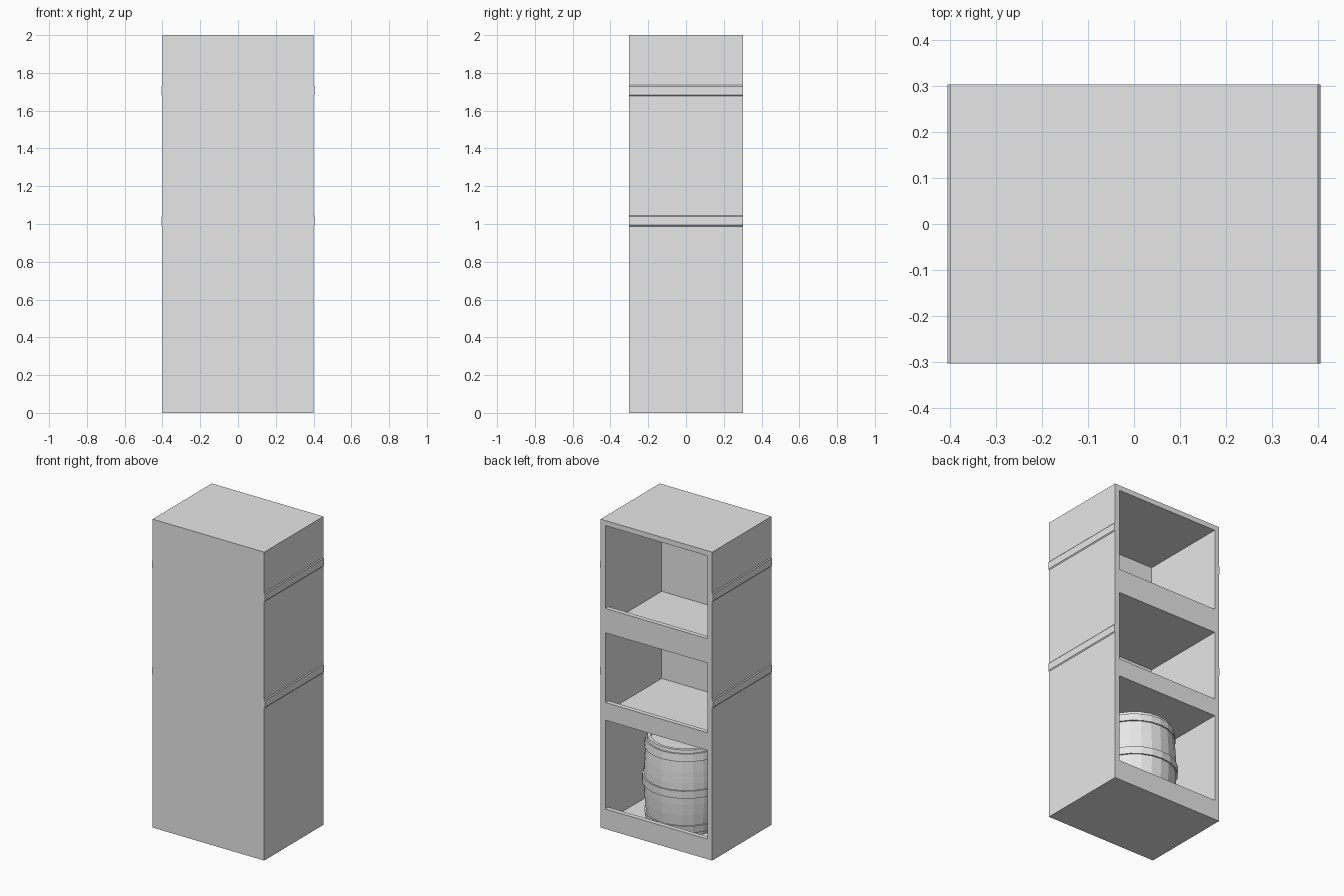
import bpy, bmesh, math

if "Cube" in bpy.data.objects:
    bpy.data.objects.remove(bpy.data.objects["Cube"])

grey = bpy.data.materials.new("plain_grey")
grey.diffuse_color = (0.8, 0.8, 0.8, 1)
grey.use_nodes = True
grey.node_tree.nodes["Principled BSDF"].inputs["Base Color"].default_value = grey.diffuse_color

W, D, H = 0.40, 0.303, 2.0   # half width, half depth, height
INNER = 0.367                # half width of the compartments


def finish(name, bm):
    bmesh.ops.recalc_face_normals(bm, faces=bm.faces)
    me = bpy.data.meshes.new(name)
    bm.to_mesh(me)
    bm.free()
    ob = bpy.data.objects.new(name, me)
    me.materials.append(grey)
    bpy.context.collection.objects.link(ob)
    return ob


def prism(name, pts, axis, a, b):
    """Extrude a profile: (y, z) points along x, or (x, z) points along y."""
    bm = bmesh.new()
    place = (lambda t, p: (t, *p)) if axis == "x" else (lambda t, p: (p[0], t, p[1]))
    ends = [[bm.verts.new(place(t, p)) for p in pts] for t in (a, b)]
    bm.faces.new(ends[0])
    bm.faces.new(ends[1])
    for i in range(len(pts)):
        j = (i + 1) % len(pts)
        bm.faces.new((ends[0][i], ends[0][j], ends[1][j], ends[1][i]))
    return finish(name, bm)


def lathe(name, pts, x, y, n=24):
    """Revolve closed (radius, z) points into a faceted solid; zero radius closes it."""
    bm = bmesh.new()
    vs = [bm.verts.new((x + r, y, z)) for r, z in pts]
    es = [bm.edges.new((vs[i], vs[i + 1])) for i in range(len(vs) - 1)]
    bmesh.ops.spin(bm, geom=vs + es, cent=(x, y, 0), axis=(0, 0, 1),
                   angle=math.tau, steps=n, use_duplicate=False)
    bmesh.ops.remove_doubles(bm, verts=bm.verts, dist=1e-5)
    return finish(name, bm)


# Cabinet body, hollowed from the back into three compartments with raised sills
body = prism("cabinet_body", [(-D, 0), (D, 0), (D, H), (-D, H)], "x", -W, W)
FLOOR = 0.045
compartments = [(FLOOR, 0.13, 0.705), (0.755, 0.82, 1.272), (1.32, 1.43, 1.967)]
bpy.context.view_layer.objects.active = body
for floor, sill, ceiling in compartments:
    cutter = prism("compartment_cutter",
                   [(-0.275, floor), (D - 0.03, floor), (D - 0.03, sill),
                    (0.4, sill), (0.4, ceiling), (-0.275, ceiling)],
                   "x", -INNER, INNER)
    cutter.hide_render = True
    mod = body.modifiers.new("hollow", "BOOLEAN")
    mod.operation, mod.solver, mod.object = "DIFFERENCE", "EXACT", cutter
    bpy.ops.object.modifier_apply(modifier=mod.name)
    bpy.data.objects.remove(cutter)

# Thin bands running along both sides
for label, lo, hi in (("lower", 0.988, 1.045), ("upper", 1.678, 1.735)):
    for side, s in (("left", -1), ("right", 1)):
        prism(f"{label}_{side}_band",
              [(s * (W - 0.01), lo), (s * W, lo), (s * 0.405, lo + 0.006),
               (s * 0.405, hi - 0.006), (s * W, hi), (s * (W - 0.01), hi)],
              "y", -D, D)

# Barrel in the bottom compartment: bulging staves with a recessed lid
TOP = 0.60
MID = (FLOOR + TOP) / 2
HALF = (TOP - FLOOR) / 2


def stave_radius(z):
    return 0.25 - 0.022 * ((z - MID) / HALF) ** 2


profile = [(0, FLOOR)]
for i in range(9):
    z = FLOOR + (TOP - FLOOR) * i / 8
    profile.append((stave_radius(z), z))
profile += [(0.208, TOP), (0.208, TOP - 0.03), (0, TOP - 0.03)]
lathe("barrel", profile, 0, 0)

# Barrel hoops
for name, z in (("bottom_hoop", FLOOR + 0.045), ("middle_hoop", MID), ("top_hoop", TOP - 0.045)):
    a, b = z - 0.024, z + 0.024
    ra, rb = stave_radius(a), stave_radius(b)
    lathe(name, [(ra - 0.01, a), (ra + 0.009, a), (rb + 0.009, b),
                 (rb - 0.01, b), (ra - 0.01, a)], 0, 0)
